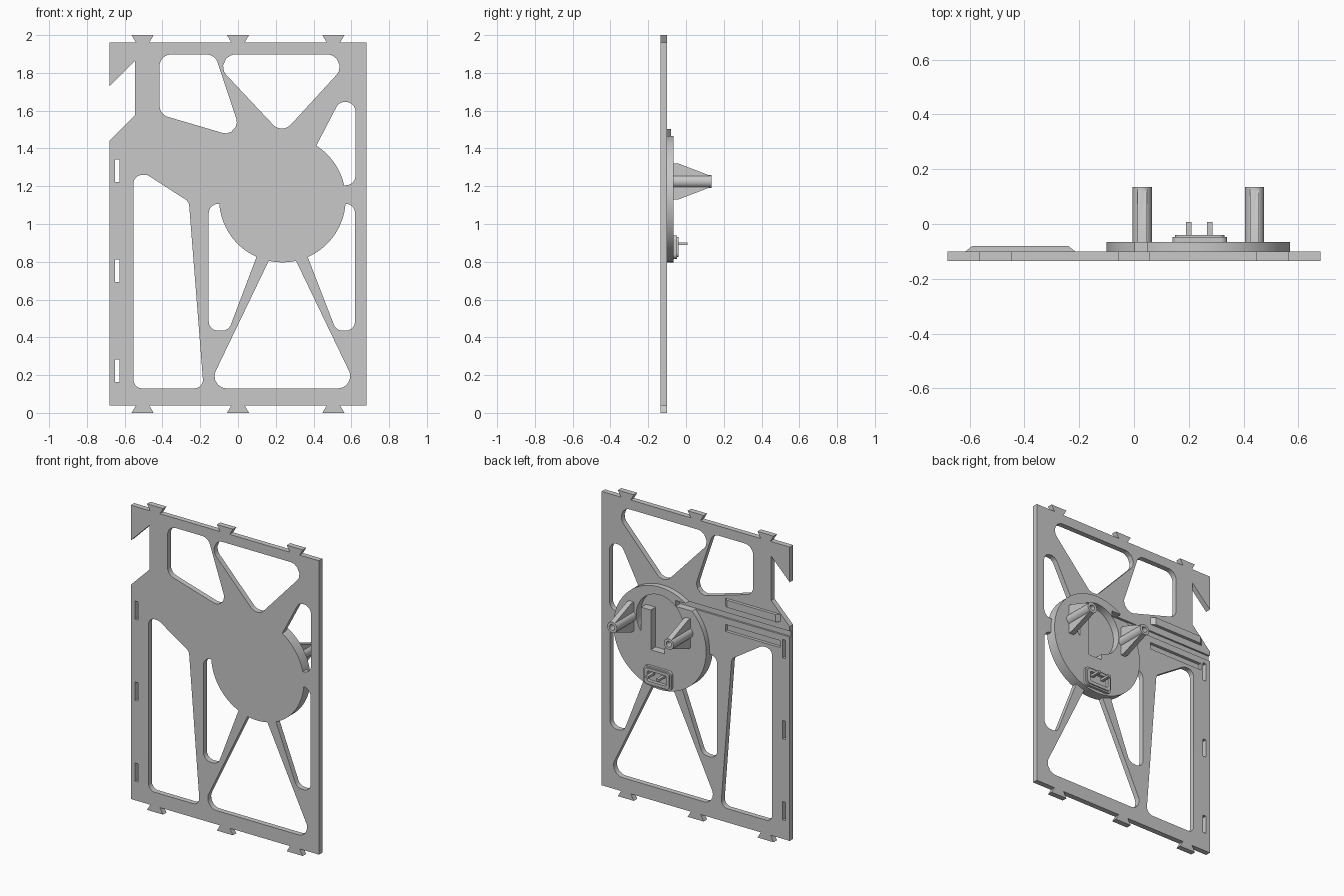
import bpy, bmesh, math
from mathutils import Vector

if "Cube" in bpy.data.objects:
    bpy.data.objects.remove(bpy.data.objects["Cube"])

grey = bpy.data.materials.new("light grey")
grey.use_nodes = True
grey.diffuse_color = (0.58, 0.58, 0.58, 1)
grey.node_tree.nodes["Principled BSDF"].inputs["Base Color"].default_value = grey.diffuse_color

FRONT, BACK, DISC_BACK = -0.135, -0.10, -0.065
CX, CZ = 0.235, 1.132


def rounded(points, radius, steps=7):
    """Round every corner of a polygon."""
    out = []
    pts = [Vector(p) for p in points]
    for i, p in enumerate(pts):
        a = (pts[i - 1] - p).normalized()
        b = (pts[(i + 1) % len(pts)] - p).normalized()
        half = a.angle(b) / 2
        centre = p + (a + b).normalized() * radius / math.sin(half)
        start = p + a * radius / math.tan(half) - centre
        end = p + b * radius / math.tan(half) - centre
        for k in range(steps + 1):
            t = k / steps
            out.append(tuple(centre + (start * (1 - t) + end * t).normalized() * radius))
    return out


def rect(x0, x1, z0, z1):
    return [(x0, z0), (x1, z0), (x1, z1), (x0, z1)]


def circle(x, z, r, n=64):
    return [(x + r * math.cos(i * math.tau / n), z + r * math.sin(i * math.tau / n)) for i in range(n)]


def prism(name, outlines, lo, hi, axis="y"):
    """Extrude outlines along y (points are x, z), x (y, z) or z (x, y)."""
    place = {"y": lambda p, d: (p[0], d, p[1]),
             "x": lambda p, d: (d, p[0], p[1]),
             "z": lambda p, d: (p[0], p[1], d)}[axis]
    bm = bmesh.new()
    for line in outlines:
        low = [bm.verts.new(place(p, lo)) for p in line]
        high = [bm.verts.new(place(p, hi)) for p in line]
        bm.faces.new(low)
        bm.faces.new(high[::-1])
        for i in range(len(line)):
            bm.faces.new((low[i - 1], high[i - 1], high[i], low[i]))
    bmesh.ops.recalc_face_normals(bm, faces=bm.faces)
    mesh = bpy.data.meshes.new(name)
    bm.to_mesh(mesh)
    bm.free()
    mesh.materials.append(grey)
    obj = bpy.data.objects.new(name, mesh)
    bpy.context.collection.objects.link(obj)
    return obj


def combine(obj, other, operation="DIFFERENCE"):
    """Apply a boolean and discard the second object."""
    mod = obj.modifiers.new("boolean", "BOOLEAN")
    mod.operation, mod.object, mod.solver = operation, other, "EXACT"
    bpy.context.view_layer.objects.active = obj
    bpy.ops.object.modifier_apply(modifier=mod.name)
    bpy.data.objects.remove(other)


def smooth(obj):
    bpy.ops.object.select_all(action="DESELECT")
    obj.select_set(True)
    bpy.context.view_layer.objects.active = obj
    bpy.ops.object.shade_smooth_by_angle(angle=math.radians(25))


# Frame plate with its side notch
frame = prism("frame_plate", [[(-0.68, 0.04), (0.68, 0.04), (0.68, 1.96), (-0.68, 1.96),
                               (-0.68, 1.73), (-0.545, 1.865), (-0.545, 1.575), (-0.68, 1.44)]], FRONT, BACK)

# Rounded windows between the spokes
windows = [
    rounded([(-0.415, 1.897), (-0.122, 1.897), (0.027, 1.45), (-0.415, 1.58)], 0.06),
    rounded([(-0.163, 1.897), (0.62, 1.897), (0.233, 1.475)], 0.064),
    rounded([(0.622, 1.646), (0.535, 1.646), (0.3, 1.195), (0.622, 1.207)], 0.05),
    rounded([(0.62, 1.107), (0.26, 1.107), (0.52, 0.435), (0.62, 0.435)], 0.05),
    rounded([(-0.155, 1.107), (0.205, 1.107), (-0.05, 0.435), (-0.155, 0.435)], 0.05),
    rounded([(-0.162, 0.13), (0.632, 0.13), (0.235, 0.955)], 0.064),
    rounded([(-0.553, 1.26), (-0.48, 1.26), (-0.26, 1.118), (-0.182, 0.13), (-0.553, 0.13)], 0.045),
]
# Narrow slots along the side
slots = [rect(-0.65, -0.627, z, z + 0.12) for z in (0.163, 0.693, 1.222)]
combine(frame, prism("windows", windows + slots, -0.3, 0.1))

# Round hub, flush with the front of the plate
combine(frame, prism("hub", [circle(CX, CZ, 0.335, 96)], FRONT, DISC_BACK), "UNION")

# Recess, wire channel and rib groove in the back
combine(frame, prism("hub_recess", [circle(CX, 1.245, 0.17)], -0.115, 0.1))
combine(frame, prism("hub_slot", [rect(0.2, 0.3, 1.04, 1.25)], -0.115, 0.1))
combine(frame, prism("wire_channel", [rect(-0.8, 0.12, 1.372, 1.41)], -0.112, 0.1))
combine(frame, prism("rib_groove", [rect(-0.61, -0.215, 1.285, 1.33)], -0.12, 0.1))
smooth(frame)

# Pad standing in the recess
prism("recess_pad", [rect(0.3, 0.37, 1.07, 1.3)], -0.12, DISC_BACK)

# Dovetail tabs on the top and bottom edges
for i, x in enumerate((-0.505, 0, 0.505)):
    for side, inner, outer in (("bottom", 0.04, 0), ("top", 1.96, 2)):
        prism(f"{side}_tab_{i + 1}", [[(x - 0.035, inner), (x + 0.035, inner),
                                      (x + 0.058, outer), (x - 0.058, outer)]], FRONT, BACK)

# Locating rib beside the channel
prism("locating_rib", [[(-0.615, BACK), (-0.59, -0.08), (-0.24, -0.08), (-0.215, BACK)]], 1.455, 1.503, "z")

# Screw posts with upright gussets
for name, x in (("right", 0.03), ("left", 0.44)):
    post = prism(name + "_post", [circle(x, 1.225, 0.035, 32)], -0.12, 0.135)
    gusset = prism(name + "_gusset", [[(-0.12, 1.13), (-0.04, 1.13), (0.13, 1.195),
                                       (0.13, 1.255), (-0.04, 1.32), (-0.12, 1.32)]],
                   x - 0.017, x + 0.017, "x")
    combine(post, gusset, "UNION")
    combine(post, prism("bore", [circle(x, 1.225, 0.018, 24)], 0.02, 0.2))
    smooth(post)

# Power socket: flange, rim and two pins
flange = prism("socket_flange", [rounded(rect(0.14, 0.34, 0.815, 0.94), 0.025)], -0.07, -0.048)
rim = prism("socket_rim", [rounded(rect(0.15, 0.33, 0.825, 0.93), 0.02)], -0.055, -0.04)
combine(flange, rim, "UNION")
combine(flange, prism("pocket", [rounded(rect(0.17, 0.31, 0.845, 0.912), 0.015)], -0.062, 0.1))
smooth(flange)
for name, x in (("right", 0.2), ("left", 0.277)):
    prism(name + "_pin", [rect(x - 0.01, x + 0.01, 0.888, 0.903)], -0.065, 0.008)
